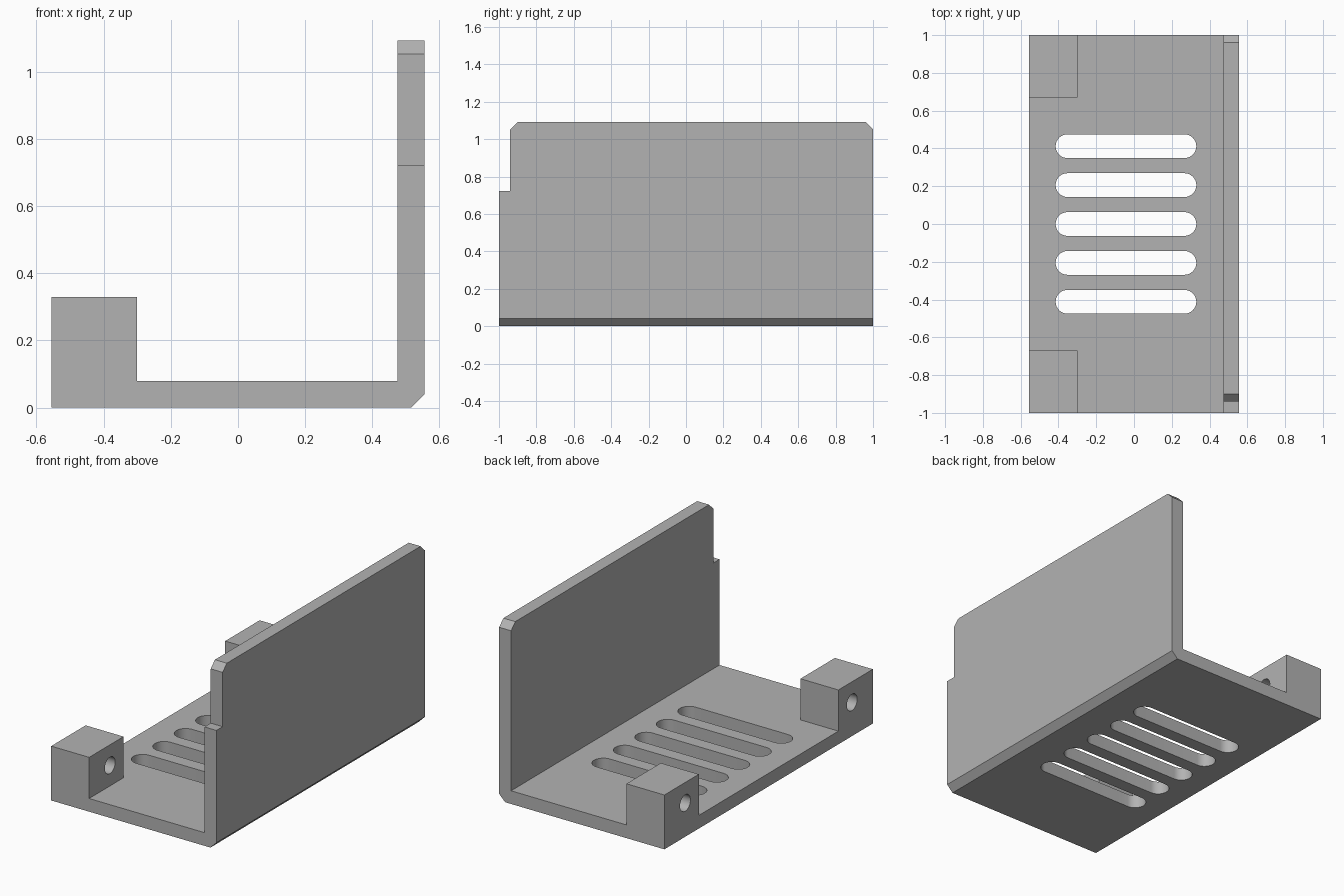
import bpy
import bmesh
from math import pi, cos, sin
from mathutils import Vector

cube = bpy.data.objects.get("Cube")
if cube:
    bpy.data.objects.remove(cube)

GREY = (0.45, 0.45, 0.45, 1)
mat = bpy.data.materials.new("plain grey")
mat.use_nodes = True
mat.diffuse_color = GREY
mat.node_tree.nodes["Principled BSDF"].inputs["Base Color"].default_value = GREY


def prism(name, outline, axis, start, end):
    """Extrude a 2D outline along an axis; its points fill the other two axes in order."""
    def place(a, b, c):
        return {"x": (c, a, b), "y": (a, c, b), "z": (a, b, c)}[axis]

    bm = bmesh.new()
    face = bm.faces.new([bm.verts.new(place(a, b, start)) for a, b in outline])
    moved = bmesh.ops.extrude_face_region(bm, geom=[face])["geom"]
    bmesh.ops.translate(bm, vec=Vector(place(0, 0, end - start)),
                        verts=[v for v in moved if isinstance(v, bmesh.types.BMVert)])
    bmesh.ops.recalc_face_normals(bm, faces=bm.faces)
    mesh = bpy.data.meshes.new(name)
    bm.to_mesh(mesh)
    bm.free()
    mesh.materials.append(mat)
    obj = bpy.data.objects.new(name, mesh)
    bpy.context.collection.objects.link(obj)
    return obj


def combine(target, tool, operation):
    """Apply a boolean to the target and discard the tool."""
    mod = target.modifiers.new(tool.name, "BOOLEAN")
    mod.operation, mod.object, mod.solver = operation, tool, "EXACT"
    bpy.context.view_layer.objects.active = target
    bpy.ops.object.modifier_apply(modifier=mod.name)
    bpy.data.objects.remove(tool)


def arc(cx, cy, r, start, sweep, steps):
    return [(cx + r * cos(start + sweep * i / steps), cy + r * sin(start + sweep * i / steps))
            for i in range(steps + 1)]


W, T, H, C = 0.555, 0.08, 1.092, 0.04   # half width, thickness, height, chamfer

# L-shaped bracket: floor and side wall with a chamfered outer corner
bracket = prism("bracket", [(-W, 0), (W - C, 0), (W, C), (W, H), (W - T, H), (W - T, T), (-W, T)],
                "y", -1, 1)

# Wall outline: front step and clipped top corners
wall = prism("wall_outline", [(-1, -0.1), (1, -0.1), (1, H - C), (1 - C, H), (-0.94 + C, H),
                              (-0.94, H - C), (-0.94, 0.722), (-1, 0.722)], "x", -1, 1)
combine(bracket, wall, "INTERSECT")

# Mounting blocks at both ends, each with a screw hole across
for side in (-1, 1):
    near, far = sorted((0.67 * side, side))
    block = prism("mounting_block", [(-W, 0), (-0.3, 0), (-0.3, 0.33), (-W, 0.33)], "y", near, far)
    combine(bracket, block, "UNION")
    hole = prism("screw_hole", arc(0.8 * side, 0.205, 0.05, 0, 2 * pi, 32)[:-1], "x", -0.7, -0.2)
    combine(bracket, hole, "DIFFERENCE")

# Ventilation slots through the floor
R = 0.063
for i in range(-2, 3):
    y = i * 0.206
    slot = prism("vent_slot", arc(0.33 - R, y, R, -pi / 2, pi, 16)
                 + arc(-0.415 + R, y, R, pi / 2, pi, 16), "z", -0.1, 0.2)
    combine(bracket, slot, "DIFFERENCE")

# Smooth round walls, crisp corners
bpy.ops.object.select_all(action="DESELECT")
bracket.select_set(True)
bpy.context.view_layer.objects.active = bracket
bpy.ops.object.shade_smooth_by_angle(angle=pi / 6)
